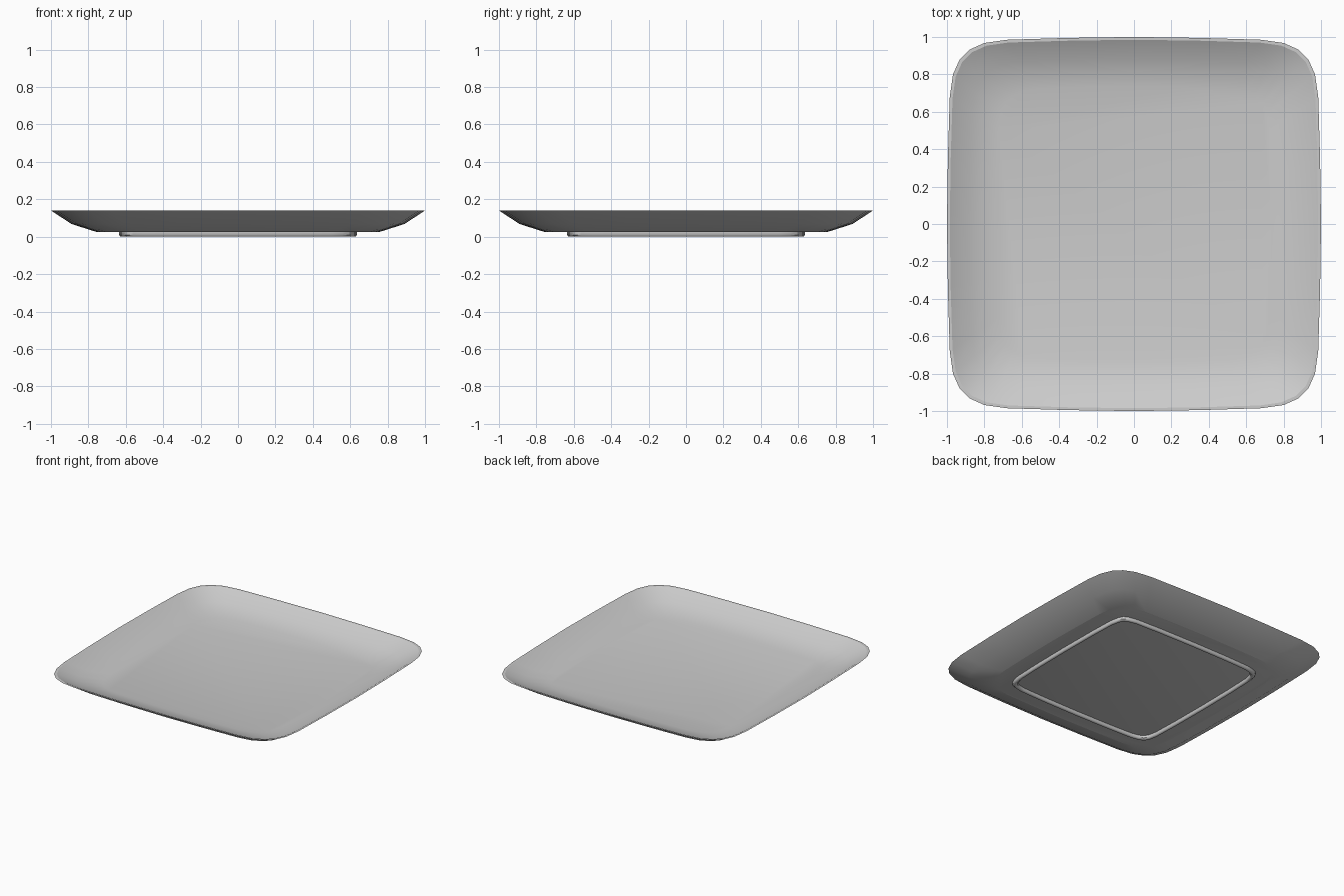
import bpy, bmesh, math

cube = bpy.data.objects.get("Cube")
if cube:
    bpy.data.objects.remove(cube, do_unlink=True)

# Glazed ceramic colour
mat = bpy.data.materials.new("light grey ceramic")
COLOR = (0.6, 0.6, 0.6, 1)
mat.diffuse_color = COLOR
mat.use_nodes = True
mat.node_tree.nodes["Principled BSDF"].inputs["Base Color"].default_value = COLOR


def full_outline(eighth):
    """Mirror one eighth (from the middle of the +y side to the corner) into a closed loop."""
    quarter = eighth + [(y, x) for x, y in reversed(eighth)]
    loop = []
    for _ in range(4):
        loop += quarter[:-1]
        quarter = [(y, -x) for x, y in quarter]
    return loop


def loft(name, outline, profile, angle, closed=False):
    """Stack scaled outlines along a (scale, height) profile, capping both ends if open."""
    bm = bmesh.new()
    rings = [[bm.verts.new((x * s, y * s, z)) for x, y in outline] for s, z in profile]
    n = len(outline)
    pairs = list(zip(rings, rings[1:]))
    if closed:
        pairs.append((rings[-1], rings[0]))
    else:
        bm.faces.new(rings[0])
        bm.faces.new(rings[-1])
    for a, b in pairs:
        for i in range(n):
            j = (i + 1) % n
            bm.faces.new((a[i], a[j], b[j], b[i]))
    bmesh.ops.recalc_face_normals(bm, faces=bm.faces)
    mesh = bpy.data.meshes.new(name)
    bm.to_mesh(mesh)
    bm.free()
    mesh.materials.append(mat)
    obj = bpy.data.objects.new(name, mesh)
    bpy.context.collection.objects.link(obj)
    bpy.ops.object.select_all(action='DESELECT')
    obj.select_set(True)
    bpy.context.view_layer.objects.active = obj
    bpy.ops.object.shade_smooth_by_angle(angle=math.radians(angle))
    return obj


# Dish: flat underside, flared wall, thin rim, sloping inside, flat floor
dish_outline = full_outline([(0, 1), (0.35, 0.995), (0.68, 0.985), (0.8, 0.968), (0.88, 0.932)])
loft("dish", dish_outline,
     [(0.755, 0.025), (0.89, 0.068), (1.0, 0.14),
      (0.985, 0.14), (0.88, 0.08), (0.735, 0.042)], 16)

# Foot ring: low band under the dish with softened lower edges
foot_outline = full_outline([(0, 0.635), (0.3, 0.632), (0.5, 0.625), (0.56, 0.613), (0.59, 0.598)])
loft("foot_ring", foot_outline,
     [(1.0, 0.027), (1.0, 0.008), (0.988, 0.0), (0.972, 0.0),
      (0.96, 0.008), (0.96, 0.027)], 50, closed=True)
